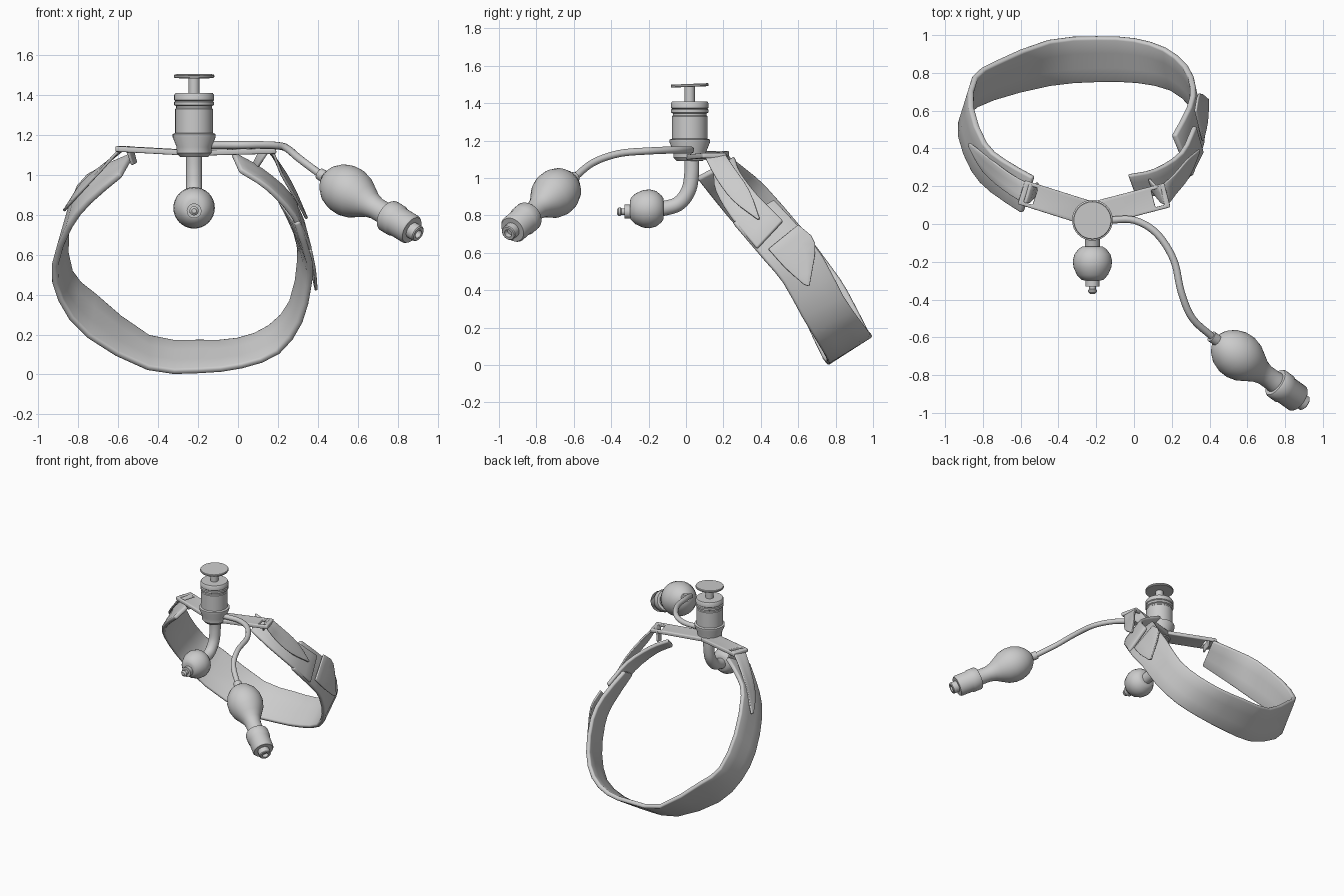
import bpy, bmesh, math
from mathutils import Vector

if "Cube" in bpy.data.objects:
    bpy.data.objects.remove(bpy.data.objects["Cube"])


def finish(name, bm, angle=35):
    bmesh.ops.recalc_face_normals(bm, faces=bm.faces)
    me = bpy.data.meshes.new(name)
    bm.to_mesh(me)
    bm.free()
    ob = bpy.data.objects.new(name, me)
    bpy.context.collection.objects.link(ob)
    bpy.ops.object.select_all(action='DESELECT')
    ob.select_set(True)
    bpy.context.view_layer.objects.active = ob
    bpy.ops.object.shade_smooth_by_angle(angle=math.radians(angle))
    return ob


def lathe(name, start, axis, profile, n=32):
    """Revolve (distance, radius) pairs around an axis; ends are capped."""
    bm = bmesh.new()
    rot = Vector((0, 0, 1)).rotation_difference(Vector(axis))
    rings = [[bm.verts.new(Vector(start) + rot @ Vector(
        (r * math.cos(2 * math.pi * i / n), r * math.sin(2 * math.pi * i / n), t)))
        for i in range(n)] for t, r in profile]
    for a, b in zip(rings, rings[1:]):
        for i in range(n):
            bm.faces.new((a[i], a[(i + 1) % n], b[(i + 1) % n], b[i]))
    bm.faces.new(rings[0])
    bm.faces.new(rings[-1])
    return finish(name, bm)


def spline(pts, sub):
    """Catmull-Rom resampling."""
    p = [Vector(q) for q in pts]
    p = [2 * p[0] - p[1]] + p + [2 * p[-1] - p[-2]]
    out = []
    for a, b, c, d in zip(p, p[1:], p[2:], p[3:]):
        for k in range(sub):
            t = k / sub
            out.append(0.5 * (2 * b + (c - a) * t + (2 * a - 5 * b + 4 * c - d) * t * t
                              + (3 * b - 3 * c + d - a) * t ** 3))
    return out + [p[-2]]


def tube(name, pts, radius, n=16):
    path = spline(pts, 6)
    bm = bmesh.new()
    rings, x = [], None
    for i, p in enumerate(path):
        d = (path[min(i + 1, len(path) - 1)] - path[max(i - 1, 0)]).normalized()
        x = d.orthogonal() if x is None else x - d * x.dot(d)
        x.normalize()
        y = d.cross(x)
        rings.append([bm.verts.new(p + radius * (x * math.cos(2 * math.pi * k / n)
                      + y * math.sin(2 * math.pi * k / n))) for k in range(n)])
    for a, b in zip(rings, rings[1:]):
        for k in range(n):
            bm.faces.new((a[k], a[(k + 1) % n], b[(k + 1) % n], b[k]))
    bm.faces.new(rings[0])
    bm.faces.new(rings[-1])
    return finish(name, bm)


def thicken(ob, thick, bevel):
    s = ob.modifiers.new("thickness", 'SOLIDIFY')
    s.thickness, s.offset = thick, 0
    b = ob.modifiers.new("round_edges", 'BEVEL')
    b.width, b.segments = bevel, 2
    b.limit_method, b.angle_limit = 'ANGLE', math.radians(50)


def band(name, front, rear, thick=0.03, sub=2):
    """Fabric strip between a front edge curve and a rear edge curve."""
    bm = bmesh.new()
    rows = [[bm.verts.new(f.lerp(r, t)) for t in (0, 1 / 3, 2 / 3, 1)]
            for f, r in zip(spline(front, sub), spline(rear, sub))]
    for a, b in zip(rows, rows[1:]):
        for i in range(3):
            bm.faces.new((a[i], a[i + 1], b[i + 1], b[i]))
    thicken(finish(name, bm, 50), thick, thick * 0.35)


CX, CY = -0.22, 0.02

# Connector: flared collar, body with grooves and top cap
lathe("connector", (CX, CY, 0), (0, 0, 1), [
    (1.09, 0.07), (1.11, 0.088), (1.14, 0.088), (1.19, 0.108), (1.205, 0.108),
    (1.21, 0.095), (1.33, 0.095), (1.335, 0.09), (1.345, 0.09), (1.35, 0.1),
    (1.365, 0.1), (1.37, 0.094), (1.375, 0.1), (1.40, 0.1), (1.41, 0.094)])
# Plunger stem and slightly tilted disc
lathe("plunger_stem", (CX, CY, 1.4), (0, 0, 1), [(0, 0.028), (0.095, 0.028)], 20)
lathe("plunger_disc", (CX, CY, 1.487), (0.0, -0.04, 1), [
    (0, 0.098), (0.004, 0.101), (0.012, 0.101), (0.016, 0.098)])

# Curved windpipe tube, cuff ball and tip
tube("cannula", [(CX, 0.03, 1.12), (CX, 0.03, 1.02), (CX, 0.012, 0.93),
                 (CX, -0.045, 0.86), (CX, -0.15, 0.83)], 0.04, 20)
lathe("cuff", (CX, -0.12, 0.835), (0, -1, 0), [
    (0, 0.055), (0.012, 0.073), (0.04, 0.095), (0.075, 0.104), (0.11, 0.1),
    (0.15, 0.082), (0.175, 0.058), (0.18, 0.04)])
lathe("cannula_tip", (CX, -0.29, 0.82), (0, -1, 0), [
    (0, 0.037), (0.04, 0.037), (0.04, 0.018), (0.055, 0.018), (0.06, 0.023),
    (0.07, 0.023), (0.08, 0.012)], 20)

# Neck plate wings with a slot at each end
for name, end in (("left_wing", (-0.585, 0.165, 1.13)), ("right_wing", (0.165, 0.15, 1.12))):
    start, end = Vector((CX, CY + 0.03, 1.11)), Vector(end)
    d = end - start
    length = d.length
    d.normalize()
    side = Vector((-d.y, d.x, 0)).normalized()
    bm = bmesh.new()
    grid = [[bm.verts.new(start + d * s + side * w * 0.066) for w in (-1, -0.7, 0.7, 1)]
            for s in (0, length - 0.065, length - 0.015, length + 0.012)]
    for i in range(3):
        for j in range(3):
            if (i, j) != (1, 1):
                bm.faces.new((grid[i][j], grid[i][j + 1], grid[i + 1][j + 1], grid[i + 1][j]))
    thicken(finish(name, bm), 0.028, 0.006)

# Main neck strap: wide padded loop
band("neck_strap",
     [(-.59, .06, 1.0), (-.75, .17, .86), (-.85, .28, .73), (-.92, .46, .54), (-.89, .58, .37),
      (-.75, .66, .19), (-.45, .735, .03), (-.2, .755, .015), (.02, .75, .04), (.2, .71, .11),
      (.31, .62, .26), (.355, .52, .44), (.36, .42, .56), (.3, .25, .76)],
     [(-.53, .25, 1.1), (-.69, .34, 1.03), (-.79, .43, .95), (-.86, .62, .73), (-.84, .78, .52),
      (-.72, .86, .4), (-.45, .97, .19), (-.2, .99, .165), (0, .98, .175), (.16, .93, .24),
      (.27, .84, .37), (.31, .73, .58), (.29, .62, .72), (.21, .47, .88)], 0.032)
# Narrower strap end on the right, under the plate
band("strap_extension",
     [(.01, .15, 1.02), (.15, .16, .93), (.28, .24, .79), (.36, .38, .62)],
     [(-.03, .26, 1.11), (.11, .29, 1.03), (.25, .38, .91), (.32, .52, .77)], 0.028, 3)
# Pointed fastening tabs looped through the slots
band("left_tab",
     [(-.53, .14, 1.05), (-.575, .11, 1.135), (-.69, .18, 1.02), (-.8, .28, .9), (-.875, .41, .82)],
     [(-.51, .22, 1.06), (-.545, .21, 1.14), (-.66, .27, 1.06), (-.78, .36, .96), (-.87, .43, .82)],
     0.014, 3)
band("right_tab",
     [(.1, .17, 1.04), (.165, .1, 1.12), (.22, .16, 1.0), (.29, .25, .88), (.345, .38, .78)],
     [(.08, .24, 1.06), (.13, .2, 1.135), (.21, .26, 1.05), (.28, .34, .93), (.345, .395, .78)],
     0.014, 3)
# Overlapping end flap on the right side
band("closure_flap",
     [(.365, .44, .62), (.385, .53, .52), (.392, .63, .43)],
     [(.325, .6, .75), (.345, .69, .65), (.392, .66, .42)], 0.014, 3)

# Inflation line, pilot balloon and valve
tube("inflation_line", [(-.14, .02, 1.15), (0, .02, 1.15), (.12, -.05, 1.15), (.21, -.19, 1.145),
                        (.25, -.36, 1.13), (.31, -.5, 1.08), (.43, -.61, .99)], 0.019)
p0 = Vector((0.41, -0.595, 1.005))
axis = Vector((0.91, -0.955, 0.70)) - p0
lathe("pilot_balloon", p0, axis, [
    (0, 0.022), (0, 0.03), (0.04, 0.03), (0.045, 0.045), (0.07, 0.078), (0.11, 0.108),
    (0.16, 0.125), (0.21, 0.127), (0.26, 0.115), (0.31, 0.088), (0.35, 0.066),
    (0.39, 0.056), (0.44, 0.056), (0.49, 0.06)])
lathe("inflation_valve", p0, axis, [
    (0.465, 0.055), (0.465, 0.077), (0.475, 0.083), (0.53, 0.083), (0.54, 0.077),
    (0.625, 0.077), (0.635, 0.07), (0.635, 0.042), (0.675, 0.042), (0.68, 0.037),
    (0.68, 0.022), (0.655, 0.02)])
